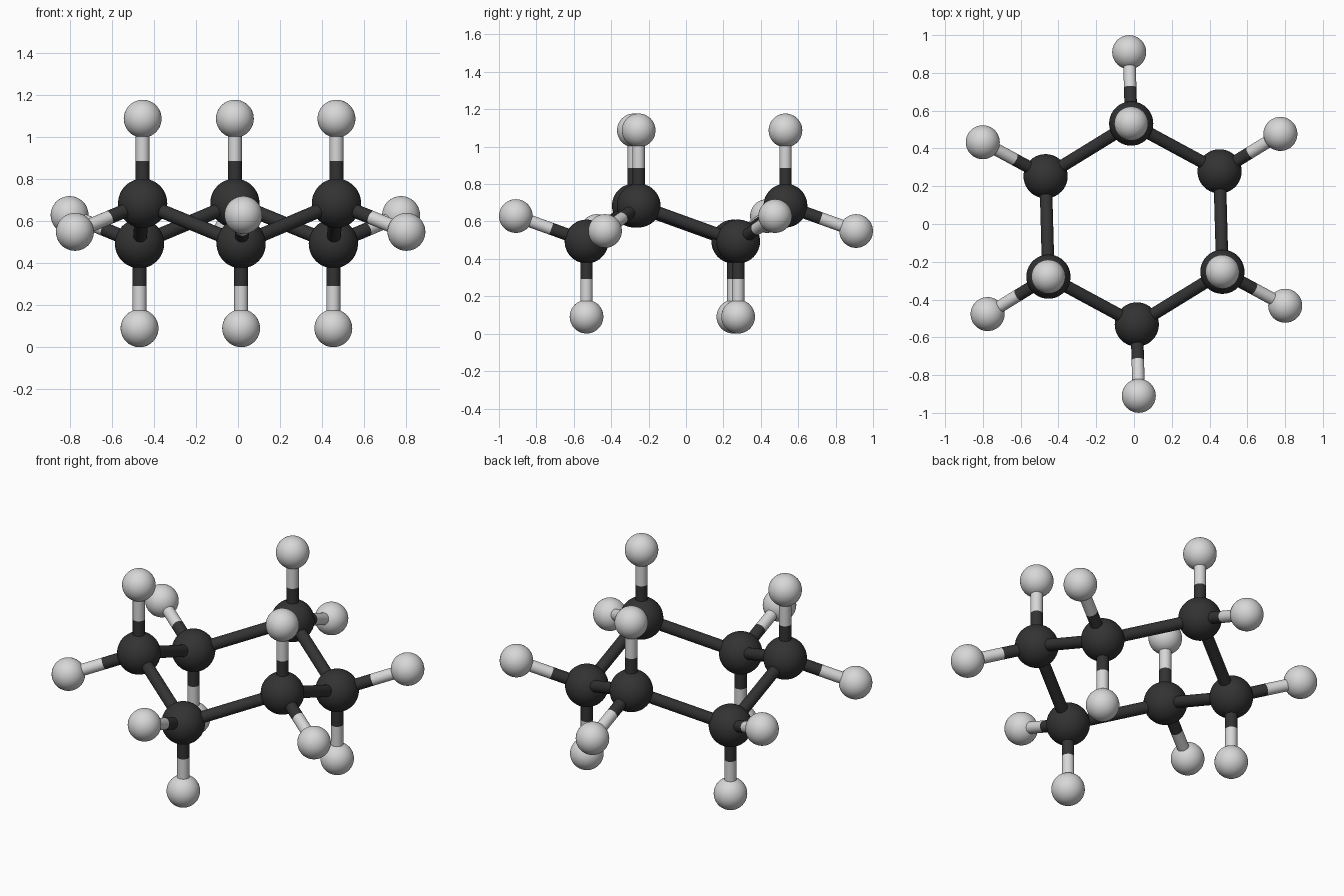
import bpy, math
from mathutils import Vector

if "Cube" in bpy.data.objects:
    bpy.data.objects.remove(bpy.data.objects["Cube"])


def material(name, value):
    m = bpy.data.materials.new(name)
    m.diffuse_color = (value, value, value, 1)
    m.use_nodes = True
    m.node_tree.nodes["Principled BSDF"].inputs["Base Color"].default_value = m.diffuse_color
    return m


DARK = material("charcoal", 0.033)
LIGHT = material("pale grey", 0.68)
MID_Z = 0.589          # height of the ring's mean plane
TWIST = 1.6            # small turn of the whole model, degrees
BOND_R = 0.033


def finish(obj, name, mat):
    obj.name = name
    obj.data.materials.append(mat)
    bpy.ops.object.shade_smooth_by_angle(angle=math.radians(40))
    return obj


def ball(name, pos, radius, mat):
    bpy.ops.mesh.primitive_uv_sphere_add(segments=40, ring_count=24, radius=radius, location=pos)
    finish(bpy.context.object, name, mat)


def rod(name, a, b, mat):
    d = b - a
    bpy.ops.mesh.primitive_cylinder_add(vertices=24, radius=BOND_R, depth=d.length, location=(a + b) / 2)
    obj = finish(bpy.context.object, name, mat)
    obj.rotation_mode = 'QUATERNION'
    obj.rotation_quaternion = d.to_track_quat('Z', 'Y')


def spot(index, radius, dz):
    t = math.radians(90 + TWIST + 60 * index)
    return Vector((radius * math.cos(t), radius * math.sin(t), MID_Z + dz))


def two_tone_bond(name, a, b):
    mid = (a + b) / 2
    rod(name + "_dark_half", a, mid, DARK)
    rod(name + "_light_half", mid, b, LIGHT)


for i in range(6):
    s = 1 if i % 2 == 0 else -1      # ring atoms alternate up and down
    # ring atom and the bond to the next one
    c = spot(i, 0.532, 0.096 * s)
    ball(f"ring_atom_{i}", c, 0.117, DARK)
    rod(f"ring_bond_{i}", c, spot(i + 1, 0.532, -0.096 * s), DARK)
    # vertical small atom
    v = spot(i, 0.532, 0.498 * s)
    ball(f"vertical_atom_{i}", v, 0.09, LIGHT)
    two_tone_bond(f"vertical_bond_{i}", c, v)
    # outward small atom, tilted the opposite way
    o = spot(i, 0.91, -0.04 * s)
    ball(f"outer_atom_{i}", o, 0.09, LIGHT)
    two_tone_bond(f"outer_bond_{i}", c, o)
